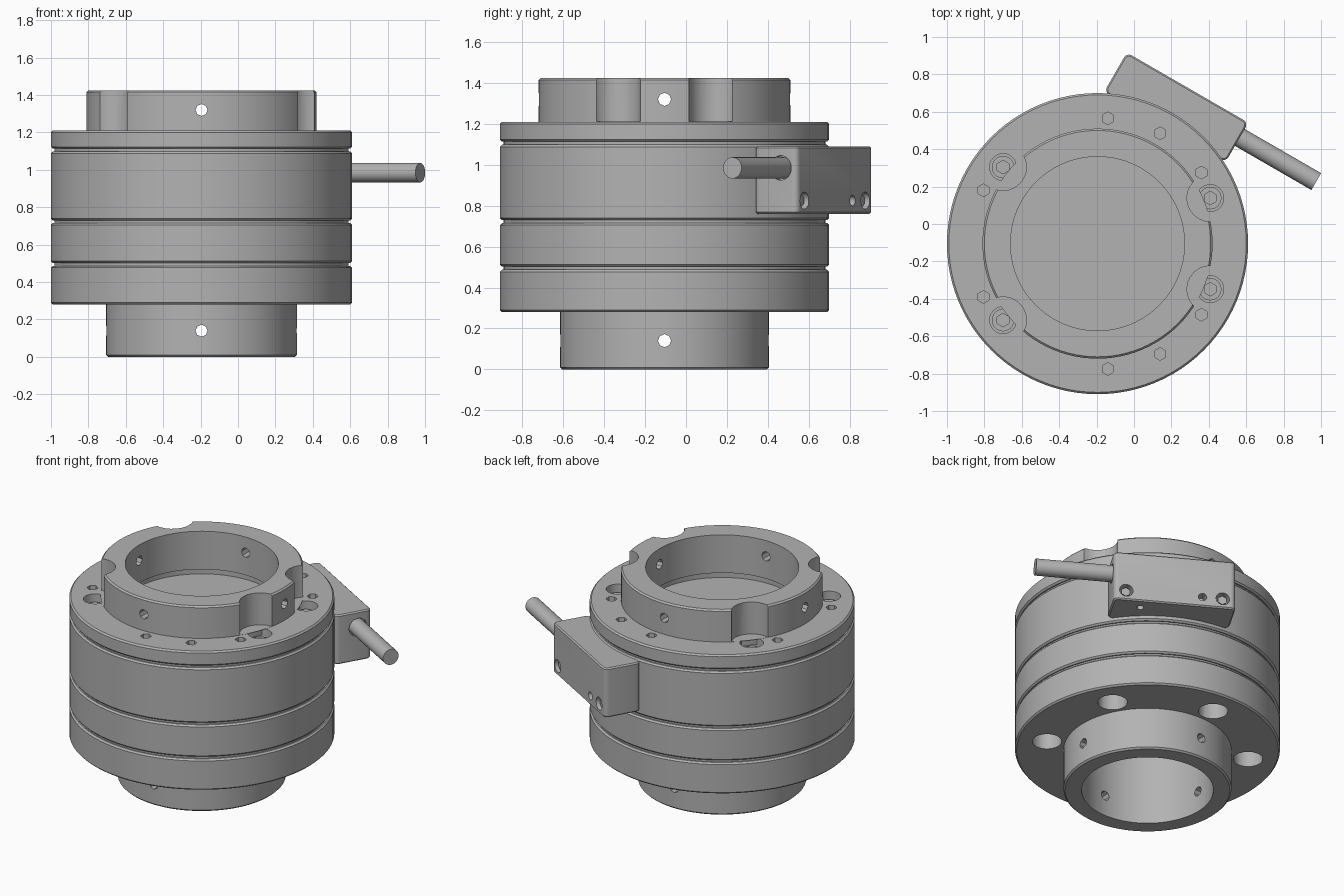
import bpy, bmesh
from math import radians, cos, sin, pi
from mathutils import Matrix, Vector

if "Cube" in bpy.data.objects:
    bpy.data.objects.remove(bpy.data.objects["Cube"])

AXIS = Matrix.Translation((-0.195, -0.105, 0))   # main axis of the housing
SIDE = AXIS @ Matrix.Rotation(radians(-30), 4, "Z")  # x along the side block, y outward
R = 0.805

steel = bpy.data.materials.new("plain_grey")
steel.use_nodes = True
steel.diffuse_color = (0.45, 0.45, 0.45, 1)
steel.node_tree.nodes["Principled BSDF"].inputs["Base Color"].default_value = (0.45, 0.45, 0.45, 1)


def to_object(name, bm):
    bmesh.ops.recalc_face_normals(bm, faces=bm.faces)
    mesh = bpy.data.meshes.new(name)
    bm.to_mesh(mesh)
    bm.free()
    mesh.materials.append(steel)
    obj = bpy.data.objects.new(name, mesh)
    bpy.context.collection.objects.link(obj)
    return obj


def lathe(name, profile, steps=96):
    """Revolve a closed (radius, height) outline about the main axis."""
    bm = bmesh.new()
    rings = []
    for r, z in profile:
        if r == 0:
            rings.append([bm.verts.new((0, 0, z))] * steps)
        else:
            rings.append([bm.verts.new((r * cos(2 * pi * i / steps), r * sin(2 * pi * i / steps), z))
                          for i in range(steps)])
    for a, b in zip(rings, rings[1:] + rings[:1]):
        for i in range(steps):
            j = (i + 1) % steps
            quad = list(dict.fromkeys((a[i], a[j], b[j], b[i])))
            if len(quad) > 2:
                bm.faces.new(quad)
    bm.transform(AXIS)
    return to_object(name, bm)


def add_rod(bm, start, end, radius, frame=AXIS, sides=24):
    start, end = Vector(start), Vector(end)
    turn = (end - start).to_track_quat("Z", "Y").to_matrix().to_4x4()
    bmesh.ops.create_cone(bm, cap_ends=True, segments=sides, radius1=radius, radius2=radius,
                          depth=(end - start).length,
                          matrix=frame @ Matrix.Translation((start + end) / 2) @ turn)


def cut(obj, cutter_bm):
    """Subtract the cutter mesh and bake the result."""
    tool = to_object("cutter", cutter_bm)
    tool.hide_render = True
    mod = obj.modifiers.new("cut", "BOOLEAN")
    mod.operation, mod.solver, mod.object = "DIFFERENCE", "EXACT", tool
    graph = bpy.context.evaluated_depsgraph_get()
    mesh = bpy.data.meshes.new_from_object(obj.evaluated_get(graph))
    obj.modifiers.clear()
    obj.data = mesh
    bpy.data.objects.remove(tool)


def polar(r, degrees, z):
    return (r * cos(radians(degrees)), r * sin(radians(degrees)), z)


def ring_outline(low, high, lip=0.015, c=0.01):
    """Outer edge with a recessed lip below and chamfered corners."""
    return [(R - 0.018, low), (R - 0.018, low + lip), (R - c, low + lip), (R, low + lip + c),
            (R, high - c), (R - c, high)]


def cross_holes(z, inner, outer):
    bm = bmesh.new()
    for a in range(0, 360, 90):
        add_rod(bm, polar(inner, a, z), polar(outer, a, z), 0.032, sides=8)
    return bm


# Lower flange with its neck
flange = lathe("lower_flange", [(0.40, 0), (0.50, 0), (0.51, 0.01), (0.51, 0.28), (R - 0.01, 0.28),
                                (R, 0.29), (R, 0.477), (R - 0.01, 0.487), (0.40, 0.487)])
cut(flange, cross_holes(0.14, 0.3, 0.6))
bm = bmesh.new()
for a in range(30, 390, 60):
    add_rod(bm, polar(0.62, a, 0.2), polar(0.62, a, 0.46), 0.09)
cut(flange, bm)

# Middle ring, main body and top plate
middle = lathe("middle_ring", ring_outline(0.487, 0.715) + [(0.40, 0.715), (0.40, 0.487)])
body = lathe("main_body", [(0, 0.715)] + ring_outline(0.715, 1.098) + [(0, 1.098)])
plate = lathe("top_plate", ring_outline(1.098, 1.21) + [(0.485, 1.21), (0.485, 1.13), (0, 1.13), (0, 1.098)])

bolt_angles = (22, 141, -141, -22)
bm = bmesh.new()
for a in bolt_angles:
    add_rod(bm, polar(0.65, a, 1.112), polar(0.65, a, 1.3), 0.072)
for x, y in ((0.055, 0.67), (0.335, 0.59), (0.555, 0.38), (-0.61, 0.285)):
    for s in (1, -1):
        add_rod(bm, (x, s * y, 1.115), (x, s * y, 1.3), 0.034, sides=6)
cut(plate, bm)

# Socket bolts sunk in the top plate
for n, a in enumerate(bolt_angles):
    bm = bmesh.new()
    add_rod(bm, polar(0.65, a, 1.10), polar(0.65, a, 1.16), 0.06)
    bolt = to_object("plate_bolt_%d" % (n + 1), bm)
    bm = bmesh.new()
    add_rod(bm, polar(0.65, a, 1.13), polar(0.65, a, 1.2), 0.036, sides=6)
    cut(bolt, bm)

# Upper hub with bolt clearances
hub = lathe("upper_hub", [(0.485, 1.17), (0.60, 1.17), (0.60, 1.21), (0.615, 1.21), (0.615, 1.415),
                          (0.605, 1.425), (0.465, 1.425), (0.465, 1.17)])
for a in bolt_angles:
    bm = bmesh.new()
    add_rod(bm, polar(0.65, a, 1.211), polar(0.65, a, 1.6), 0.125)
    cut(hub, bm)
cut(hub, cross_holes(1.32, 0.4, 0.7))

# Side block on the body
bm = bmesh.new()
bmesh.ops.create_cube(bm, size=1, matrix=Matrix.Translation((0, 0.8415, 0.925))
                      @ Matrix.Diagonal((0.75, 0.243, 0.33, 1)))
upright = [e for e in bm.edges if abs(e.verts[0].co.z - e.verts[1].co.z) > 0.1]
bmesh.ops.bevel(bm, geom=upright, offset=0.03, segments=4, affect="EDGES", profile=0.5)
rims = [e for e in bm.edges if len(e.link_faces) == 2 and
        e.calc_face_angle() > 1.3 and abs(e.verts[0].co.z - e.verts[1].co.z) < 0.01]
bmesh.ops.bevel(bm, geom=rims, offset=0.008, segments=1, affect="EDGES")
bm.transform(SIDE)
block = to_object("side_block", bm)
bm = bmesh.new()
for x, radius in ((0.30, 0.042), (-0.295, 0.042), (-0.17, 0.026)):
    add_rod(bm, (x, 0.90, 0.825), (x, 1.1, 0.825), radius, SIDE, 16)
add_rod(bm, (0.2, 0.88, 0.7), (0.2, 0.88, 0.82), 0.022, SIDE, 12)
add_rod(bm, (0.35, 0.872, 0.985), (0.45, 0.872, 0.985), 0.06, SIDE)
cut(block, bm)

# Screws in the side block
for n, x in enumerate((0.30, -0.295)):
    bm = bmesh.new()
    add_rod(bm, (x, 0.88, 0.825), (x, 0.945, 0.825), 0.03, SIDE, 6)
    to_object("block_screw_%d" % (n + 1), bm)

# Cable leaving the side block
bm = bmesh.new()
add_rod(bm, (0.3, 0.872, 0.985), (0.847, 0.872, 0.985), 0.052, SIDE, 32)
to_object("cable", bm)

# Smooth round walls, keep edges sharp
bpy.ops.object.select_all(action="DESELECT")
for obj in bpy.context.collection.objects:
    if obj.type == "MESH" and obj.data.materials and obj.data.materials[0] == steel:
        obj.select_set(True)
        bpy.context.view_layer.objects.active = obj
bpy.ops.object.shade_smooth_by_angle(angle=radians(30))
